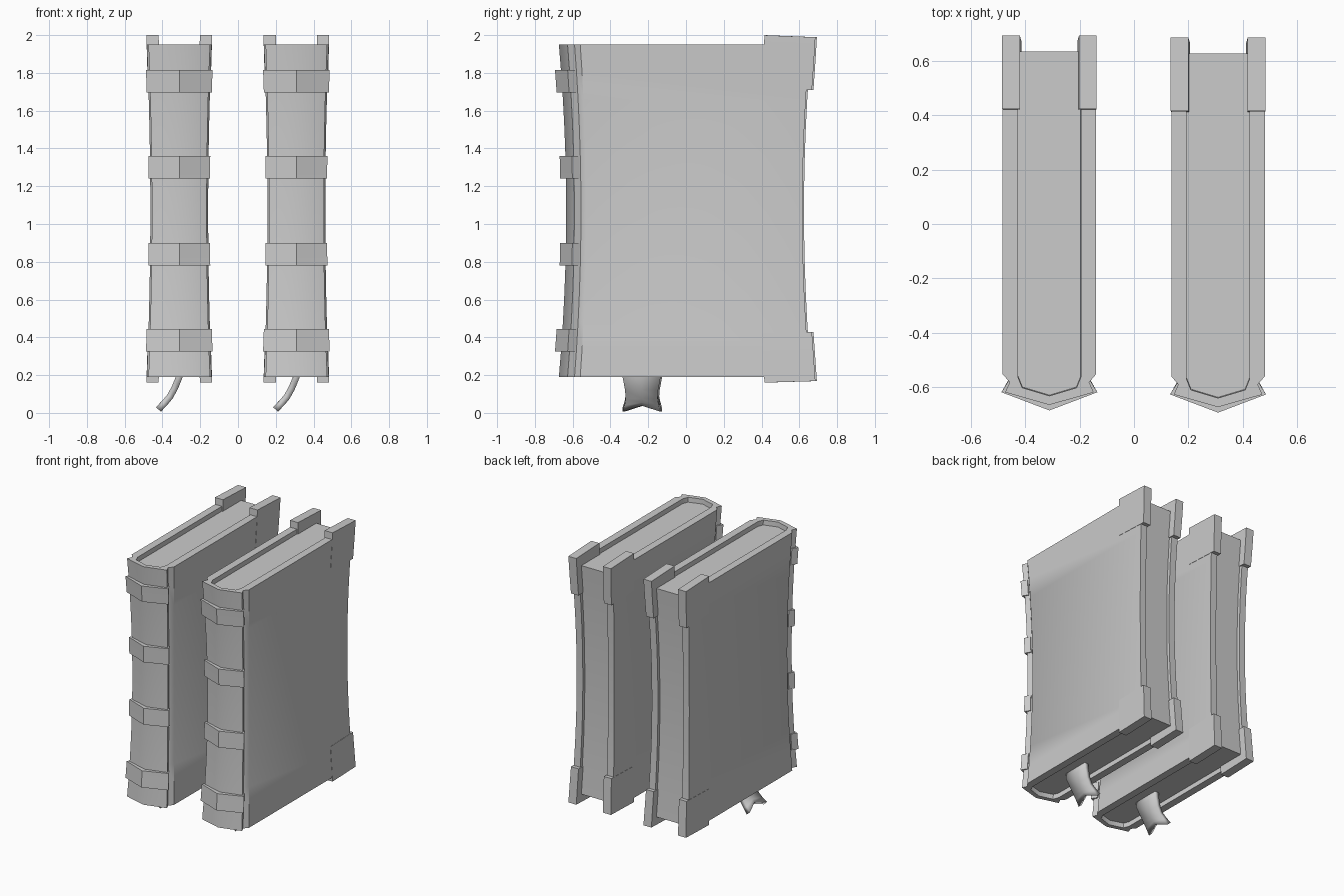
import bpy, bmesh

if "Cube" in bpy.data.objects:
    bpy.data.objects.remove(bpy.data.objects["Cube"])

Z0, Z1 = 0.19, 1.95          # bottom and top of the covers
ZM, ZH = 1.07, 0.88


def pinch(x, y, z):
    """Draw the book in towards its waist."""
    t = min(1.0, ((z - ZM) / ZH) ** 2)
    return x * (1 - 0.11 * (1 - t)), y * (1 - 0.058 * (1 - t)), z


def levels(a, b, n):
    return [a + (b - a) * i / n for i in range(n + 1)]


def finish(bm, name, offset, angle=0.7):
    bmesh.ops.recalc_face_normals(bm, faces=bm.faces)
    mesh = bpy.data.meshes.new(name)
    bm.to_mesh(mesh)
    bm.free()
    ob = bpy.data.objects.new(name, mesh)
    bpy.context.collection.objects.link(ob)
    ob.location = offset
    bpy.ops.object.select_all(action='DESELECT')
    ob.select_set(True)
    bpy.context.view_layer.objects.active = ob
    bpy.ops.object.shade_smooth_by_angle(angle=angle)
    return ob


def loft(name, profile, zs, offset, slope=0.0):
    """Extrude an xy profile upward through pinched levels; slope tilts the ends."""
    bm = bmesh.new()
    rings = [[bm.verts.new(pinch(x, y, z)) for x, y in profile] for z in zs]
    n = len(profile)
    for a, b in zip(rings, rings[1:]):
        for i in range(n):
            j = (i + 1) % n
            bm.faces.new((a[i], a[j], b[j], b[i]))
    bm.faces.new(rings[0])
    bm.faces.new(rings[-1])
    for v in rings[-1] + rings[0]:
        v.co.z -= slope * (v.co.y - 0.41)
    return finish(bm, name, offset)


def mirrored(half):
    """Half profile ending on the centre line -> full run, right to left."""
    return half + [(-x, y) for x, y in reversed(half[:-1])]


def ribbon(offset):
    # rows: x, z, half width in y
    rows = [(0.0, 0.26, 0.1), (0.0, 0.19, 0.1), (-0.025, 0.13, 0.088),
            (-0.05, 0.085, 0.084), (-0.08, 0.05, 0.09), (-0.11, 0.018, 0.1)]
    bm = bmesh.new()
    grid = []
    for k, (x, z, w) in enumerate(rows):
        row = []
        for s in (-1, 0, 1):
            px, pz = x, z
            if s == 0 and k >= 4:      # swallow-tail notch
                px, pz = ((-0.066, 0.066), (-0.08, 0.05))[k - 4]
            row.append(bm.verts.new((px, -0.23 + s * w, pz)))
        grid.append(row)
    for a, b in zip(grid, grid[1:]):
        for i in range(2):
            bm.faces.new((a[i], a[i + 1], b[i + 1], b[i]))
    ob = finish(bm, "bookmark_ribbon", offset)
    mod = ob.modifiers.new("thickness", 'SOLIDIFY')
    mod.thickness = 0.035
    mod.offset = 0


def book(offset):
    # cover and spine as one wrapped board
    outer = mirrored([(0.172, 0.66), (0.172, -0.555), (0.146, -0.585),
                      (0.163, -0.622), (0.0, -0.668)])
    inner = mirrored([(0.116, 0.66), (0.116, -0.565), (0.1, -0.605), (0.0, -0.635)])
    loft("cover", outer + inner[::-1], levels(Z0, Z1, 12), offset)

    # page block
    pages = mirrored([(0.118, 0.635), (0.118, -0.565), (0.102, -0.605), (0.0, -0.637)])
    loft("pages", pages, levels(Z0 + 0.035, Z1 - 0.035, 12), offset)

    # raised spine bands
    band = (mirrored([(0.156, -0.59), (0.182, -0.632), (0.0, -0.7)])
            + mirrored([(0.12, -0.6), (0.0, -0.64)])[::-1])
    for z in (0.385, 0.84, 1.30, 1.755):
        loft("spine_band", band, levels(z - 0.06, z + 0.06, 2), offset)

    # corner guards on the fore edge
    for s in (-1, 1):
        corner = [(s * 0.109, 0.42), (s * 0.174, 0.42), (s * 0.174, 0.69), (s * 0.109, 0.69)]
        loft("corner_guard_top", corner, levels(1.72, 2.0, 2), offset, 0.04)
        loft("corner_guard_bottom", corner, levels(0.16, 0.42, 2), offset, -0.03)

    ribbon(offset)


book((-0.311, 0.003, 0))
book((0.309, -0.005, 0))
